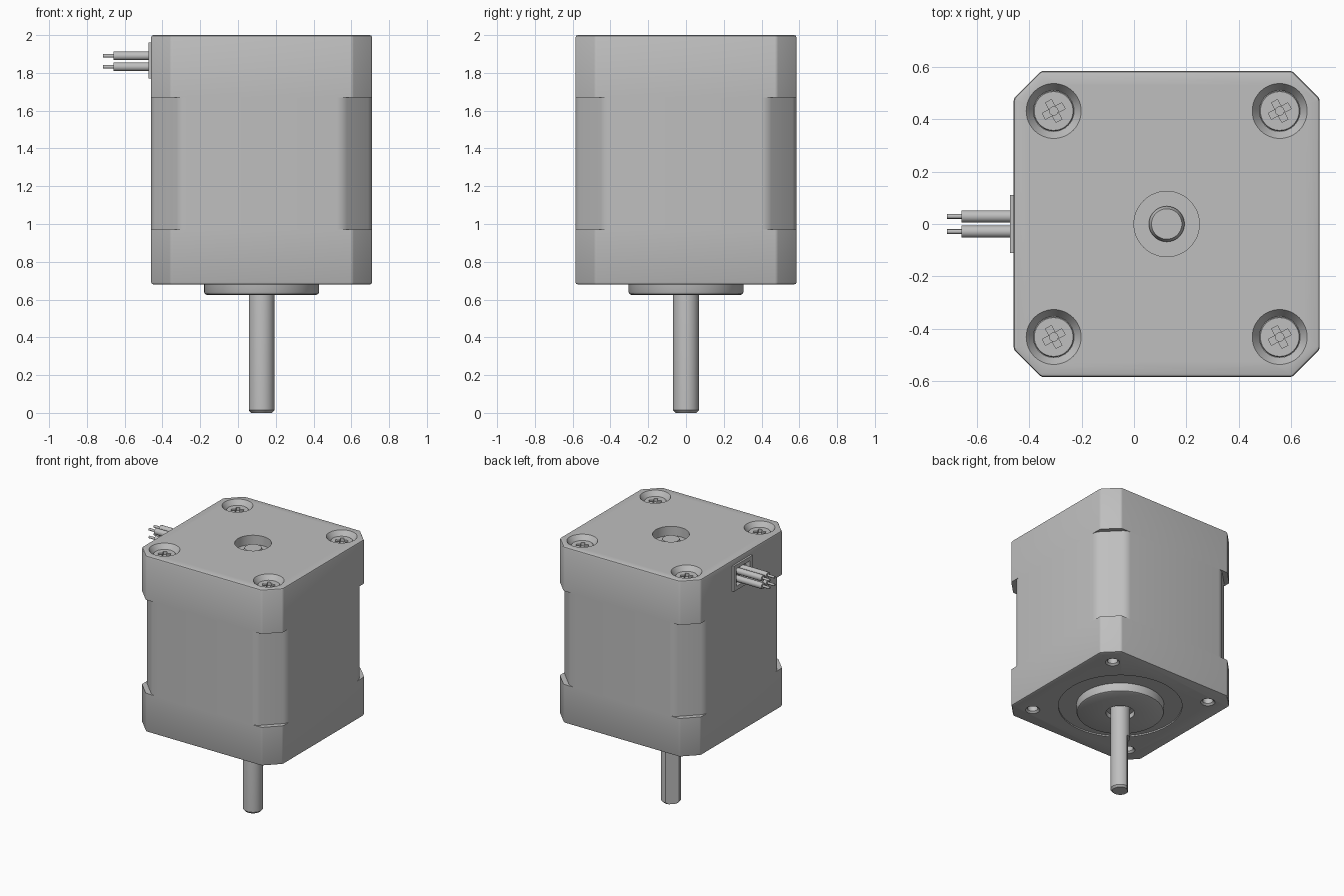
import bpy, bmesh, math
from mathutils import Matrix, Vector

if "Cube" in bpy.data.objects:
    bpy.data.objects.remove(bpy.data.objects["Cube"], do_unlink=True)

CX = 0.125      # motor axis
HALF = 0.585    # half width of the housing
BOLT = 0.432    # bolt offset from the axis
CORNERS = [(sx, sy) for sx in (-1, 1) for sy in (-1, 1)]

metal = bpy.data.materials.new("grey_metal")
metal.use_nodes = True
metal.diffuse_color = (0.52, 0.52, 0.52, 1)
metal.node_tree.nodes["Principled BSDF"].inputs["Base Color"].default_value = (0.52, 0.52, 0.52, 1)


def finish(name, bm, matrix=Matrix()):
    bmesh.ops.recalc_face_normals(bm, faces=bm.faces)
    bm.transform(matrix)
    mesh = bpy.data.meshes.new(name)
    bm.to_mesh(mesh)
    bm.free()
    mesh.materials.append(metal)
    obj = bpy.data.objects.new(name, mesh)
    bpy.context.collection.objects.link(obj)
    return obj


def lathe(name, profile, matrix=Matrix.Translation((CX, 0, 0)), steps=48):
    """Solid of revolution; the profile is (radius, height) pairs closed onto the axis."""
    bm = bmesh.new()
    pts = [(0, profile[0][1])] + profile + [(0, profile[-1][1])]
    verts = [bm.verts.new((r, 0, z)) for r, z in pts]
    edges = [bm.edges.new(pair) for pair in zip(verts, verts[1:])]
    bmesh.ops.spin(bm, geom=verts + edges, cent=(0, 0, 0), axis=(0, 0, 1),
                   angle=math.tau, steps=steps, use_duplicate=False)
    bmesh.ops.remove_doubles(bm, verts=bm.verts, dist=0.0001)
    return finish(name, bm, matrix)


def box(name, centre, size, turn=0):
    bm = bmesh.new()
    bmesh.ops.create_cube(bm, size=1)
    m = Matrix.Translation(centre) @ Matrix.Rotation(turn, 4, 'Z') @ Matrix.Diagonal((*size, 1))
    return finish(name, bm, m)


def housing(name, z0, z1, chamfer, rounding, soft_z=None):
    """Square prism with cut corners; the rim at soft_z is softened."""
    bm = bmesh.new()
    a, b = HALF, HALF - chamfer
    outline = [(a, -b), (a, b), (b, a), (-b, a), (-a, b), (-a, -b), (-b, -a), (b, -a)]
    face = bm.faces.new([bm.verts.new((x, y, z0)) for x, y in outline])
    top = bmesh.ops.extrude_face_region(bm, geom=[face])["geom"]
    bmesh.ops.translate(bm, verts=[v for v in top if isinstance(v, bmesh.types.BMVert)],
                        vec=(0, 0, z1 - z0))
    upright = [e for e in bm.edges if abs(e.verts[0].co.z - e.verts[1].co.z) > 0.1]
    bmesh.ops.bevel(bm, geom=upright, offset=rounding, segments=4, profile=0.5, affect='EDGES')
    if soft_z is not None:
        rim = [e for e in bm.edges if all(abs(v.co.z - soft_z) < 0.001 for v in e.verts)]
        bmesh.ops.bevel(bm, geom=rim, offset=0.012, segments=2, profile=0.5, affect='EDGES')
    return finish(name, bm, Matrix.Translation((CX, 0, 0)))


def cut(obj, cutters):
    for c in cutters:
        c.hide_render = True
        mod = obj.modifiers.new("cut", 'BOOLEAN')
        mod.operation, mod.solver, mod.object = 'DIFFERENCE', 'EXACT', c
        bpy.context.view_layer.objects.active = obj
        bpy.ops.object.modifier_apply(modifier=mod.name)
        bpy.data.objects.remove(c, do_unlink=True)


def at_bolt(sx, sy):
    return Matrix.Translation((CX + sx * BOLT, sy * BOLT, 0))


# Housing: two end caps and the stator with deeper cut corners
rear_cap = housing("rear_cap", 1.67, 2.0, 0.105, 0.01, 2.0)
stator = housing("stator", 0.97, 1.67, 0.155, 0.03)
front_cap = housing("front_cap", 0.68, 0.97, 0.105, 0.01, 0.68)

# Rear cap: countersunk bolt holes, shaft opening, wire opening
cut(rear_cap, [lathe("bolt_cutter", [(0.078, 1.92), (0.078, 1.96), (0.105, 2.0), (0.105, 2.1)],
                     at_bolt(*c)) for c in CORNERS])
cut(rear_cap, [lathe("shaft_cutter", [(0.125, 1.93), (0.125, 2.1)]),
               box("wire_cutter", (CX - HALF, 0, 1.865), (0.04, 0.16, 0.13))])

# Front cap: shallow ring recess and mounting holes
cut(front_cap, [lathe("recess_cutter", [(0.43, 0.6), (0.43, 0.69)])])
cut(front_cap, [lathe("mount_cutter", [(0.05, 0.6), (0.05, 0.68), (0.036, 0.692), (0.036, 0.8)],
                      at_bolt(*c)) for c in CORNERS])

# Cross-head screws
screws = []
for sx, sy in CORNERS:
    place = at_bolt(sx, sy)
    screw = lathe("screw", [(0.0775, 1.9), (0.0775, 1.962), (0.074, 1.967)], place)
    spot = place.to_translation() + Vector((0, 0, 1.967))
    turn = math.radians(28)
    cut(screw, [box("slot_cutter", spot, (0.085, 0.026, 0.05), turn + k * math.pi / 2) for k in (0, 1)])
    cut(screw, [lathe("dimple_cutter", [(0.016, 1.93), (0.016, 2.0)], place, 24)])
    screws.append(screw)

# Front boss with a recess around the shaft
boss = lathe("front_boss", [(0.305, 0.72), (0.305, 0.64), (0.3, 0.63), (0.29, 0.625),
                            (0.1, 0.625), (0.1, 0.66)])

# Shaft with a flat along its front end
shaft = lathe("shaft", [(0.055, 0), (0.068, 0.014), (0.068, 1.94), (0.058, 1.965)])
flat = math.radians(135)
reach = 0.05 + 0.05
cut(shaft, [box("flat_cutter", (CX + reach * math.cos(flat), reach * math.sin(flat), 0.17),
                (0.1, 0.2, 0.5), flat)])

# Wire outlet frame
outlet = box("wire_outlet", (CX - HALF - 0.002, 0, 1.865), (0.025, 0.22, 0.19))
cut(outlet, [box("outlet_cutter", (CX - HALF, 0, 1.865), (0.1, 0.16, 0.13))])

# Insulated wires with bare cores
wires = []
for y in (-0.029, 0.029):
    for z in (1.832, 1.89):
        aim = Matrix.Translation((-0.4, y, z)) @ Matrix.Rotation(-math.pi / 2, 4, 'Y')
        wires.append(lathe("wire", [(0.023, 0), (0.023, 0.26), (0.009, 0.26), (0.009, 0.315)], aim, 20))

# Smooth round faces, keep edges crisp
bpy.ops.object.select_all(action='DESELECT')
for obj in [rear_cap, stator, front_cap, boss, shaft, outlet] + screws + wires:
    obj.select_set(True)
bpy.context.view_layer.objects.active = stator
bpy.ops.object.shade_smooth_by_angle(angle=math.radians(30))
